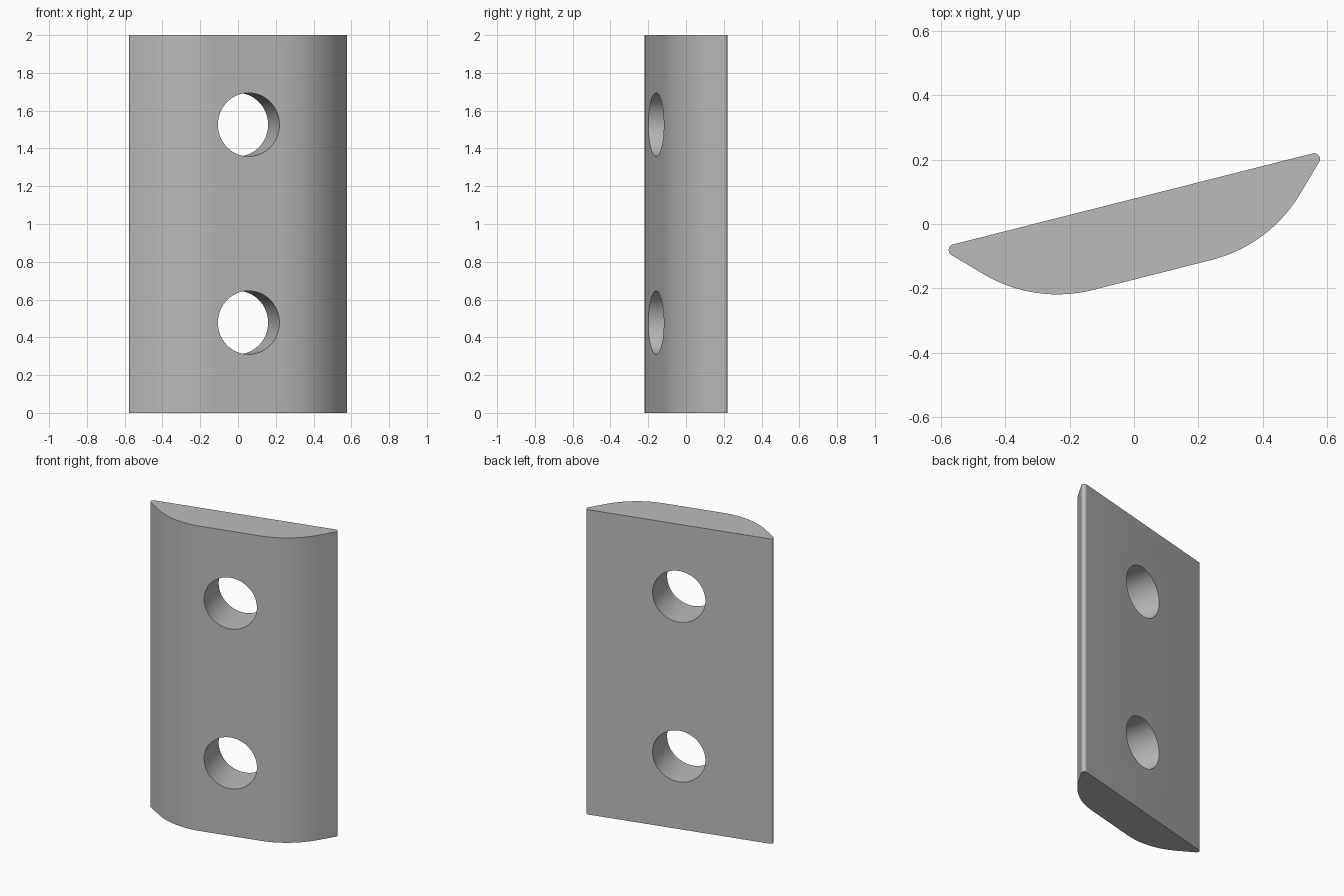
import bpy
import bmesh
from math import sin, cos, tan, radians, pi
from mathutils import Matrix, Vector

cube = bpy.data.objects.get("Cube")
if cube:
    bpy.data.objects.remove(cube, do_unlink=True)

HEIGHT = 2.0
TILT = radians(14.2)
FRONT, BACK = -0.163, 0.081          # flat faces of the untilted section
FLAT_HALF = 0.19                     # half width of the front flat
SHOULDER_R, TIP_R = 0.45, 0.018
HOLE_R = 0.168
HOLE_HEIGHTS = (0.478, 1.526)
PLACE = Matrix.Rotation(TILT, 4, "Z") @ Matrix.Translation((0.0158, -0.0045, 0))

grey = bpy.data.materials.new("plain grey")
grey.use_nodes = True
colour = (0.5, 0.5, 0.5, 1)
grey.diffuse_color = colour
grey.node_tree.nodes["Principled BSDF"].inputs["Base Color"].default_value = colour


def arc(cx, cy, r, start, end, steps):
    angles = [radians(start + (end - start) * i / steps) for i in range(steps + 1)]
    return [(cx + r * cos(a), cy + r * sin(a)) for a in angles]


def make_object(name, bm):
    bmesh.ops.recalc_face_normals(bm, faces=bm.faces)
    bm.transform(PLACE)
    mesh = bpy.data.meshes.new(name)
    bm.to_mesh(mesh)
    bm.free()
    mesh.materials.append(grey)
    obj = bpy.data.objects.new(name, mesh)
    bpy.context.collection.objects.link(obj)
    return obj


# Half section: shoulder arc, 45 degree flank, rounded tip; then mirrored
shoulder = arc(FLAT_HALF, FRONT + SHOULDER_R, SHOULDER_R, -90, -45, 16)
corner = shoulder[-1][0] + BACK - shoulder[-1][1]
tip = arc(corner - TIP_R / tan(pi / 8), BACK - TIP_R, TIP_R, -45, 90, 14)
half = shoulder + tip
section = half + [(-x, y) for x, y in reversed(half)]

# Plate body extruded upward
bm = bmesh.new()
base = bm.faces.new([bm.verts.new((x, y, 0)) for x, y in section])
top = bmesh.ops.extrude_face_region(bm, geom=[base])["geom"]
bmesh.ops.translate(bm, verts=[v for v in top if isinstance(v, bmesh.types.BMVert)],
                    vec=Vector((0, 0, HEIGHT)))
plate = make_object("plate", bm)

# Two round holes square to the flat faces
bm = bmesh.new()
for z in HOLE_HEIGHTS:
    bmesh.ops.create_cone(bm, cap_ends=True, segments=64, radius1=HOLE_R,
                          radius2=HOLE_R, depth=1,
                          matrix=Matrix.Translation((0, 0, z)) @ Matrix.Rotation(pi / 2, 4, "X"))
cutter = make_object("hole_cutter", bm)
cutter.hide_render = True

cut = plate.modifiers.new("holes", "BOOLEAN")
cut.operation = "DIFFERENCE"
cut.solver = "EXACT"
cut.object = cutter
bpy.ops.object.select_all(action="DESELECT")
plate.select_set(True)
bpy.context.view_layer.objects.active = plate
bpy.ops.object.modifier_apply(modifier=cut.name)
bpy.data.objects.remove(cutter, do_unlink=True)

bpy.ops.object.shade_smooth_by_angle(angle=radians(30))
